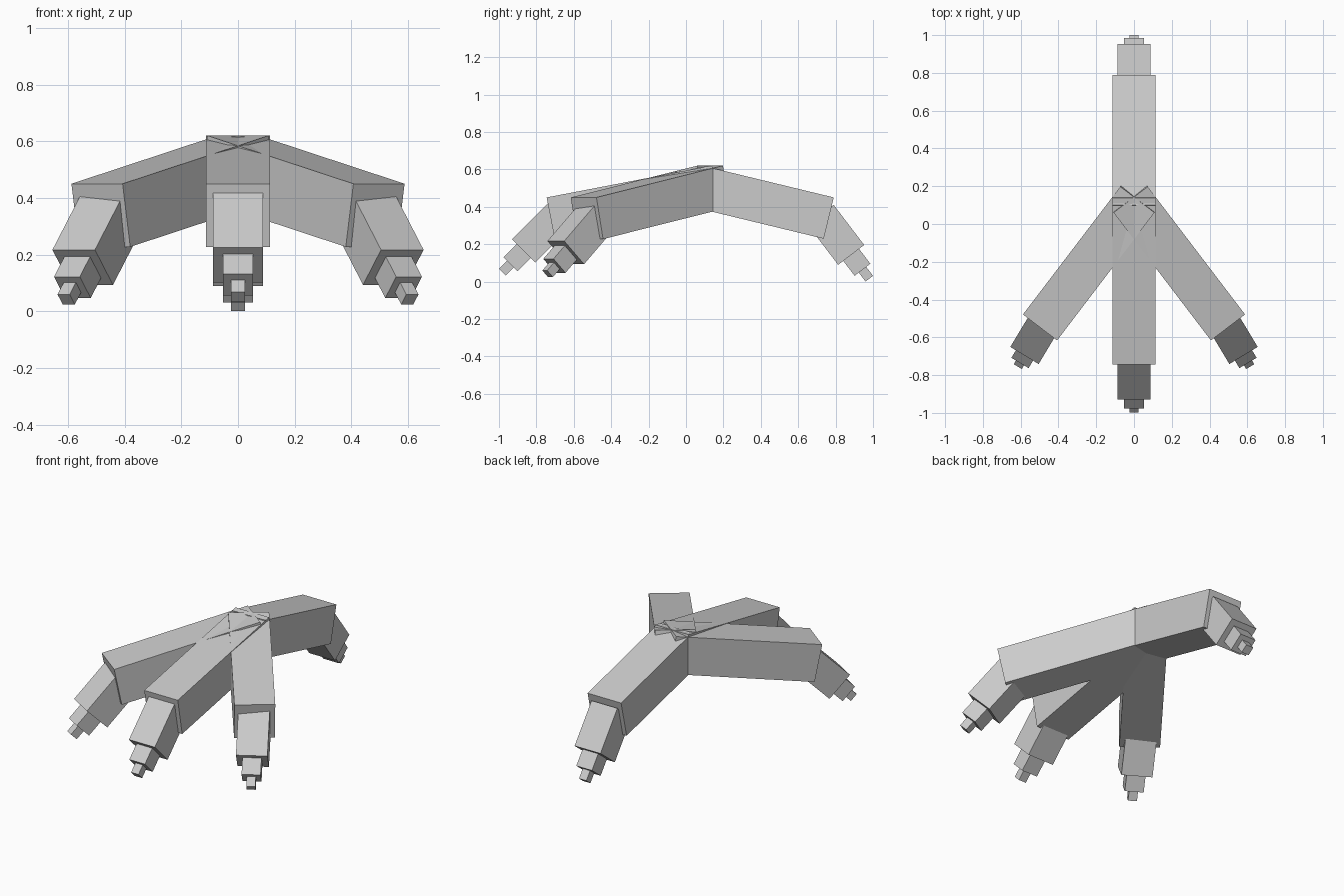
import bpy
from math import sin, cos, radians
from mathutils import Vector, Matrix

if "Cube" in bpy.data.objects:
    bpy.data.objects.remove(bpy.data.objects["Cube"])

grey = bpy.data.materials.new("grey")
grey.diffuse_color = (0.6, 0.6, 0.6, 1)
grey.use_nodes = True
grey.node_tree.nodes["Principled BSDF"].inputs["Base Color"].default_value = grey.diffuse_color


def axes(yaw, pitch):
    """Side, forward and up directions; yaw from the front, pitch downwards."""
    a, p = radians(yaw), radians(pitch)
    flat = Vector((sin(a), -cos(a), 0))
    fwd = flat * cos(p) - Vector((0, 0, sin(p)))
    up = flat * sin(p) + Vector((0, 0, cos(p)))
    return fwd.cross(up), fwd, up


def beam(name, end, yaw, pitch, length, width):
    """Square bar whose far end face is centred on end."""
    side, fwd, up = axes(yaw, pitch)
    rot = Matrix((side, fwd, up)).transposed().to_4x4()
    bpy.ops.mesh.primitive_cube_add(size=1)
    ob = bpy.context.object
    ob.name = ob.data.name = name
    ob.data.transform(Matrix.Translation(Vector(end) - fwd * length / 2) @ rot
                      @ Matrix.Diagonal((width, length, width, 1)))
    ob.data.materials.append(grey)


def toe(name, top, yaw, pitch, length, tip, tip_yaw, tip_pitch):
    # long toe bone, placed by the middle of its top end edge
    up = axes(yaw, pitch)[2]
    beam(name + "_bone", Vector(top) - up * 0.1135, yaw, pitch, length, 0.227)
    # three stepped tip segments on one axis
    fwd = axes(tip_yaw, tip_pitch)[1]
    for part, reach, size, width in (("knuckle", 0, 0.27, 0.175),
                                     ("claw_base", 0.1, 0.14, 0.106),
                                     ("claw_tip", 0.16, 0.1, 0.05)):
        beam(name + "_" + part, Vector(tip) + fwd * reach,
             tip_yaw, tip_pitch, size, width)


# middle front toe, rear toe, and the two side toes
toe("front_toe", (0, -0.745, 0.45), 0, 10.9, 0.90, (0, -0.868, 0.164), 0, 45)
toe("rear_toe", (0, 0.79, 0.45), 180, 13.6, 0.71, (0, 0.883, 0.143), 180, 52.7)
for s, label in ((1, "right"), (-1, "left")):
    toe(label + "_toe", (s * 0.4975, -0.5475, 0.45), s * 37.3, 11.3, 0.867,
        (s * 0.548, -0.643, 0.155), s * 31, 45)
